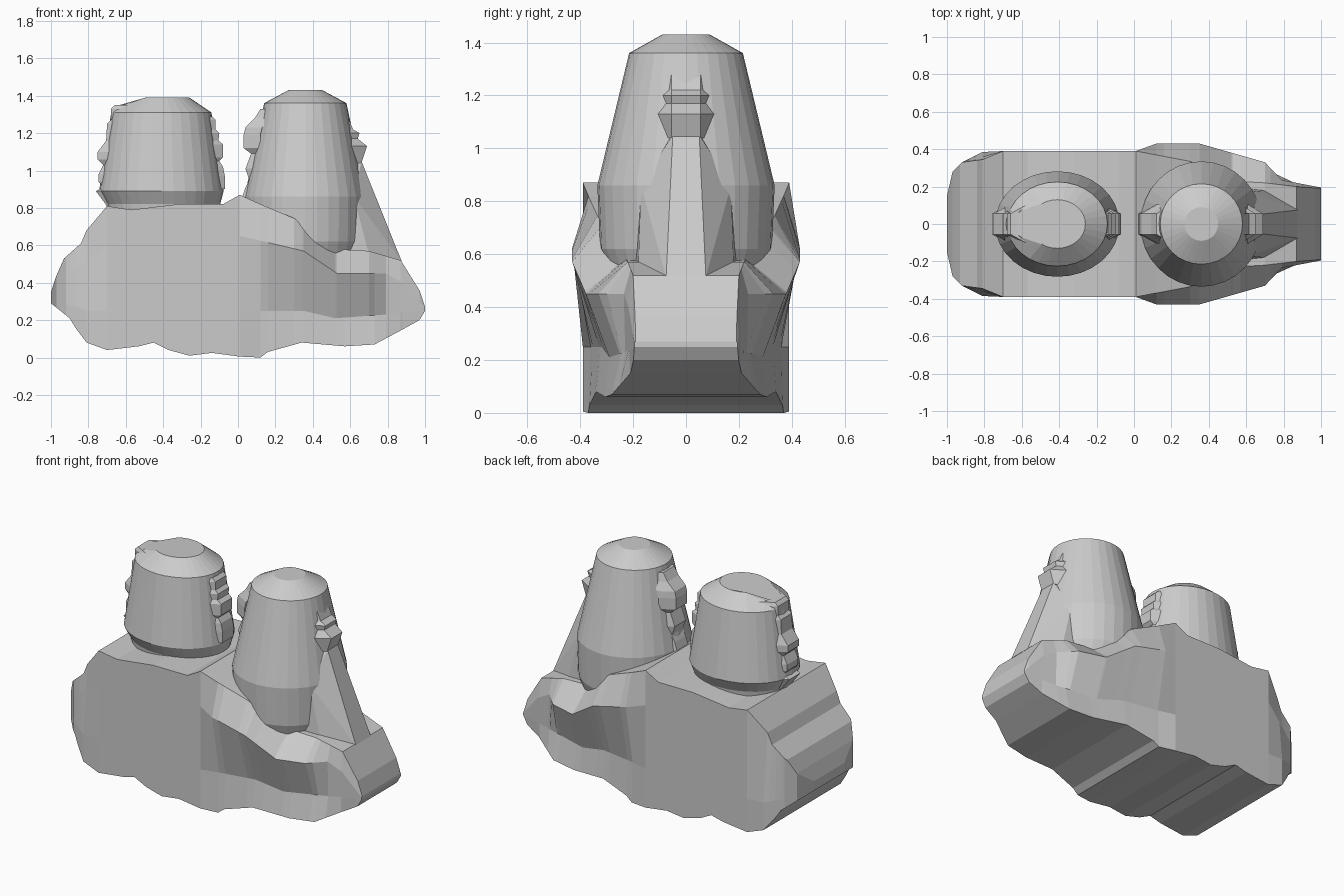
import bpy, bmesh
from math import sin, cos, pi

if "Cube" in bpy.data.objects:
    bpy.data.objects.remove(bpy.data.objects["Cube"])


def finish(name, bm):
    bmesh.ops.recalc_face_normals(bm, faces=bm.faces)
    mesh = bpy.data.meshes.new(name)
    bm.to_mesh(mesh)
    bm.free()
    obj = bpy.data.objects.new(name, mesh)
    bpy.context.collection.objects.link(obj)
    return obj


def loft(name, rings):
    """Skin a list of equal-length closed rings and cap both ends."""
    bm = bmesh.new()
    loops = [[bm.verts.new(p) for p in ring] for ring in rings]
    n = len(loops[0])
    for a, b in zip(loops, loops[1:]):
        for i in range(n):
            j = (i + 1) % n
            bm.faces.new((a[i], a[j], b[j], b[i]))
    bm.faces.new(loops[0])
    bm.faces.new(loops[-1])
    return finish(name, bm)


def at(keys, x):
    """Linear interpolation in a list of (x, value) pairs."""
    if x <= keys[0][0]:
        return keys[0][1]
    for (x0, v0), (x1, v1) in zip(keys, keys[1:]):
        if x <= x1:
            return v0 + (v1 - v0) * (x - x0) / (x1 - x0)
    return keys[-1][1]


# Rock base: top and bottom silhouettes plus ledge heights and half widths
top = [(-1, .35), (-.97, .44), (-.93, .53), (-.84, .61), (-.81, .68), (-.70, .81),
       (-.57, .79), (-.32, .82), (-.08, .82), (.01, .87), (.12, .82), (.30, .745),
       (.40, .66), (.52, .58), (.70, .57), (.87, .52), (.97, .36), (1, .27)]
bottom = [(-1, .29), (-.90, .21), (-.87, .16), (-.81, .08), (-.70, .04), (-.53, .06),
          (-.45, .08), (-.37, .04), (-.26, .01), (-.14, .025), (.01, .005), (.12, 0),
          (.16, .03), (.34, .08), (.57, .06), (.73, .07), (.88, .15), (.97, .2), (1, .25)]
ledge_z = [(-1, .33), (-.9, .45), (-.7, .6), (.01, .65), (.35, .57), (.53, .45), (.79, .45),
           (.88, .4), (1, .265)]
under_z = [(-1, .31), (-.8, .25), (.12, .25), (.35, .25), (.52, .21), (.79, .23), (1, .255)]
left_w = [(-1, .15), (-.97, .28), (-.92, .33)]
top_w = left_w + [(-.81, .345), (-.70, .39), (.01, .39), (.30, .335), (.40, .29),
                  (.52, .23), (.70, .22), (.87, .2), (1, .19)]
ledge_w = left_w + [(-.81, .36), (-.70, .39), (.01, .39), (.12, .43), (.35, .43),
                    (.70, .33), (.79, .235), (1, .195)]
under_w = left_w + [(-.81, .385), (-.70, .39), (.01, .39), (.12, .36), (.35, .32),
                    (.52, .29), (.79, .23), (1, .195)]
bottom_w = left_w + [(-.81, .385), (-.70, .39), (.01, .39), (.12, .37), (.34, .34),
                     (.73, .28), (.88, .21), (1, .195)]
levels = [(top_w, top), (ledge_w, ledge_z), (under_w, under_z), (bottom_w, bottom)]
xs = sorted({x for keys in (top, bottom, ledge_w, ledge_z) for x, _ in keys})
sections = []
for x in xs:
    half = [(at(w, x), at(z, x)) for w, z in levels]
    sections.append([(x, y, z) for y, z in half] + [(x, -y, z) for y, z in reversed(half)])
loft("rock_base", sections)


def ring(cx, rx, ry, z, n=32):
    return [(cx + rx * cos(2 * pi * i / n), ry * sin(2 * pi * i / n), z) for i in range(n)]


# Short tower with a flared foot and an uneven worn top
worn = []
for x, y, z in ring(-.41, .15, .13, 1.385):
    dip = max(0, (-.41 - x) / .15 - .6) / .4
    worn.append((x - .11 * dip, y, z - .045 * dip ** .6 + .005 * (1 - dip)))
loft("short_tower", [ring(-.40, .30, .24, .78), ring(-.40, .305, .245, .82),
                     ring(-.41, .333, .282, .89), ring(-.41, .268, .225, 1.31), worn])

# Tall tower, tapering from the ledge
loft("tall_tower", [ring(.36, .29, .28, .50), ring(.36, .32, .325, .62),
                    ring(.36, .325, .335, .86), ring(.36, .22, .215, 1.36),
                    ring(.36, .09, .09, 1.43)])


def ridge(name, side, profile, inner=.105, outer=.055, depth=.09):
    """Stepped relief on a tower side, with a trapezoid cross-section."""
    loft(name, [[(x - side * depth, inner, z), (x, outer, z),
                 (x, -outer, z), (x - side * depth, -inner, z)] for x, z in profile])


# Carved reliefs
ridge("short_tower_right_relief", 1,
      [(-.14, 1.29), (-.12, 1.27), (-.12, 1.22), (-.10, 1.20), (-.105, 1.16), (-.08, 1.14),
       (-.08, 1.07), (-.10, 1.05), (-.08, 1.02), (-.07, .97), (-.07, .90)])
ridge("short_tower_left_relief", -1,
      [(-.66, 1.35), (-.68, 1.33), (-.68, 1.27), (-.70, 1.25), (-.705, 1.16), (-.72, 1.14),
       (-.75, 1.10), (-.75, 1.06), (-.72, 1.03), (-.745, .98), (-.745, .94), (-.72, .91),
       (-.76, .89), (-.70, .81)])
ridge("tall_tower_left_relief", -1,
      [(.12, 1.33), (.09, 1.28), (.04, 1.23), (.03, 1.19), (.03, 1.12), (.07, 1.09),
       (.04, 1.01), (.06, .95), (.04, .91), (.02, .85)])
ridge("tall_tower_right_relief", 1,
      [(.59, 1.28), (.615, 1.22), (.65, 1.20), (.64, 1.17), (.69, 1.13), (.68, 1.10),
       (.66, 1.04)], inner=.11)

# Sloping buttress running down to the foot
bm = bmesh.new()
for x, y, z in [(.66, .05, 1.05), (.875, .075, .515), (.70, .18, .55), (.62, .17, .86),
                (.55, .2, .50), (.55, .1, 1.0), (.80, .12, .53)]:
    bm.verts.new((x, y, z))
    bm.verts.new((x, -y, z))
hull = bmesh.ops.convex_hull(bm, input=bm.verts)
loose = [v for v in bm.verts if not v.link_faces]
bmesh.ops.delete(bm, geom=loose, context='VERTS')
bmesh.ops.dissolve_limit(bm, angle_limit=.02, verts=bm.verts, edges=bm.edges)
finish("buttress", bm)
